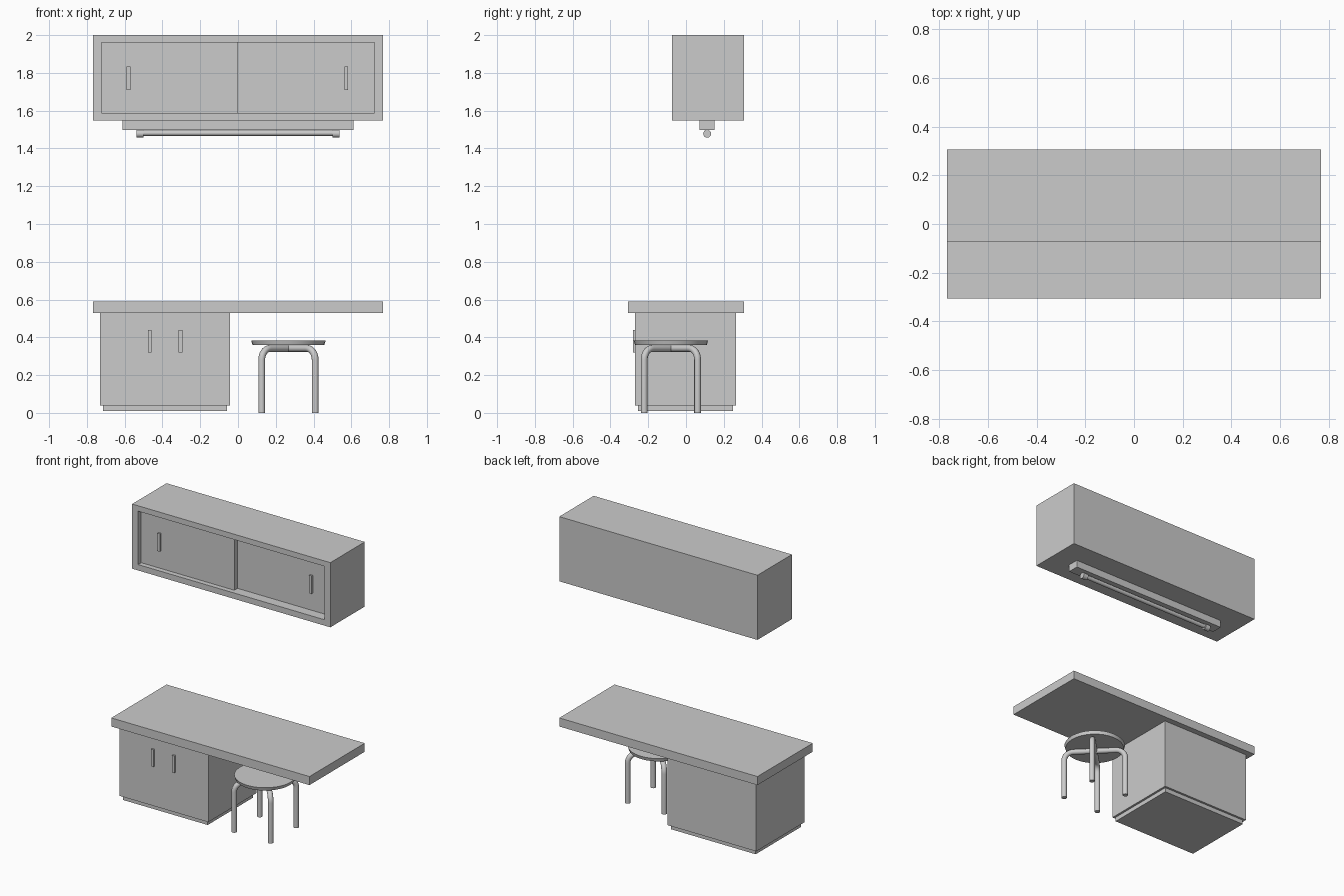
import bpy, bmesh
from math import sin, cos, pi, radians
from mathutils import Vector

if "Cube" in bpy.data.objects:
    bpy.data.objects.remove(bpy.data.objects["Cube"])


def mesh_object(name, bm):
    bmesh.ops.recalc_face_normals(bm, faces=bm.faces)
    me = bpy.data.meshes.new(name)
    bm.to_mesh(me)
    bm.free()
    ob = bpy.data.objects.new(name, me)
    bpy.context.collection.objects.link(ob)
    return ob


def box_bm(lo, hi):
    bm = bmesh.new()
    bmesh.ops.create_cube(bm, size=1)
    for v in bm.verts:
        v.co = Vector([(a + b) / 2 + c * (b - a) for a, b, c in zip(lo, hi, v.co)])
    return bm


def box(name, x, y, z):
    return mesh_object(name, box_bm((x[0], y[0], z[0]), (x[1], y[1], z[1])))


def smooth(ob):
    bpy.ops.object.select_all(action='DESELECT')
    ob.select_set(True)
    bpy.context.view_layer.objects.active = ob
    bpy.ops.object.shade_smooth_by_angle(angle=radians(35))


def cylinder(name, centre, r_low, r_high, depth, sides, along_x=False):
    bm = bmesh.new()
    bmesh.ops.create_cone(bm, cap_ends=True, segments=sides,
                          radius1=r_low, radius2=r_high, depth=depth)
    ob = mesh_object(name, bm)
    ob.location = centre
    if along_x:
        ob.rotation_euler = (0, pi / 2, 0)
    smooth(ob)
    return ob


W = 0.768

# Desk: top, cupboard, plinth and two pulls
box("desk_top", (-W, W), (-0.306, 0.306), (0.53, 0.59))
box("desk_cupboard", (-0.73, -0.042), (-0.269, 0.265), (0.04, 0.53))
box("desk_plinth", (-0.715, -0.057), (-0.254, 0.25), (0.01, 0.04))
for side, x in (("left", -0.467), ("right", -0.305)):
    box(f"cupboard_handle_{side}", (x - 0.01, x + 0.01), (-0.281, -0.268), (0.32, 0.44))

# Wall cabinet: one box with a recessed front opening
bm = box_bm((-W, -0.075, 1.547), (W, 0.306, 2.0))
front = min(bm.faces, key=lambda f: f.calc_center_median().y)
bmesh.ops.inset_region(bm, faces=[front], thickness=0.04)
for v in front.verts:
    v.co.x = 0.722 if v.co.x > 0 else -0.722
    v.co.z = 1.962 if v.co.z > 1.77 else 1.588
res = bmesh.ops.extrude_face_region(bm, geom=[front])
bmesh.ops.delete(bm, geom=[front], context='FACES_ONLY')
for v in res["geom"]:
    if isinstance(v, bmesh.types.BMVert):
        v.co.y = 0.03
mesh_object("wall_cabinet", bm)

# Sliding doors, the left one in the nearer track
for side, x, y, hx in (("left", (-0.722, 0.0), -0.04, -0.58),
                       ("right", (-0.02, 0.722), -0.005, 0.573)):
    box(f"sliding_door_{side}", x, (y, y + 0.035), (1.588, 1.962))
    box(f"door_handle_{side}", (hx - 0.01, hx + 0.01), (y - 0.012, y), (1.71, 1.835))

# Strip light below the wall cabinet
box("light_mount", (-0.612, 0.612), (0.072, 0.15), (1.497, 1.547))
cylinder("light_tube", (0, 0.112, 1.481), 0.014, 0.014, 1.04, 16, True)
for side, x in (("left", -0.52), ("right", 0.518)):
    cylinder(f"light_socket_{side}", (x, 0.112, 1.478), 0.021, 0.021, 0.037, 16, True)

# Stool: round seat on two crossed bent-tube arches
SX, SY = 0.267, -0.08
cylinder("stool_seat", (SX, SY, 0.3715), 0.19, 0.197, 0.023, 32)


def arch(name, angle, reach=0.2, top=0.341, bend=0.06, r=0.018):
    half = [(reach, 0.0)]
    for i in range(9):
        a = i / 8 * pi / 2
        half.append((reach - bend + bend * cos(a), top - bend + bend * sin(a)))
    path = half + [(-u, z) for u, z in reversed(half)]
    # sweep a ring along the path, tilted to its bends
    bm = bmesh.new()
    side = Vector((-sin(angle), cos(angle), 0))
    out = Vector((cos(angle), sin(angle), 0))
    pts = [Vector((SX, SY, 0)) + out * u + Vector((0, 0, z)) for u, z in path]
    rings, n = [], 14
    for i, p in enumerate(pts):
        t = (pts[min(i + 1, len(pts) - 1)] - pts[max(i - 1, 0)]).normalized()
        if i in (1, len(pts) - 2):
            t = Vector((0, 0, 1 if i == 1 else -1))
        if i in (9, len(pts) - 10):
            t = -out
        nrm = side.cross(t)
        rings.append([bm.verts.new(p + r * (side * cos(2 * pi * k / n) + nrm * sin(2 * pi * k / n)))
                      for k in range(n)])
    for a, b in zip(rings, rings[1:]):
        for k in range(n):
            bm.faces.new((a[k], a[(k + 1) % n], b[(k + 1) % n], b[k]))
    bm.faces.new(rings[0])
    bm.faces.new(rings[-1])
    smooth(mesh_object(name, bm))


arch("stool_legs_a", pi / 4)
arch("stool_legs_b", -pi / 4)
